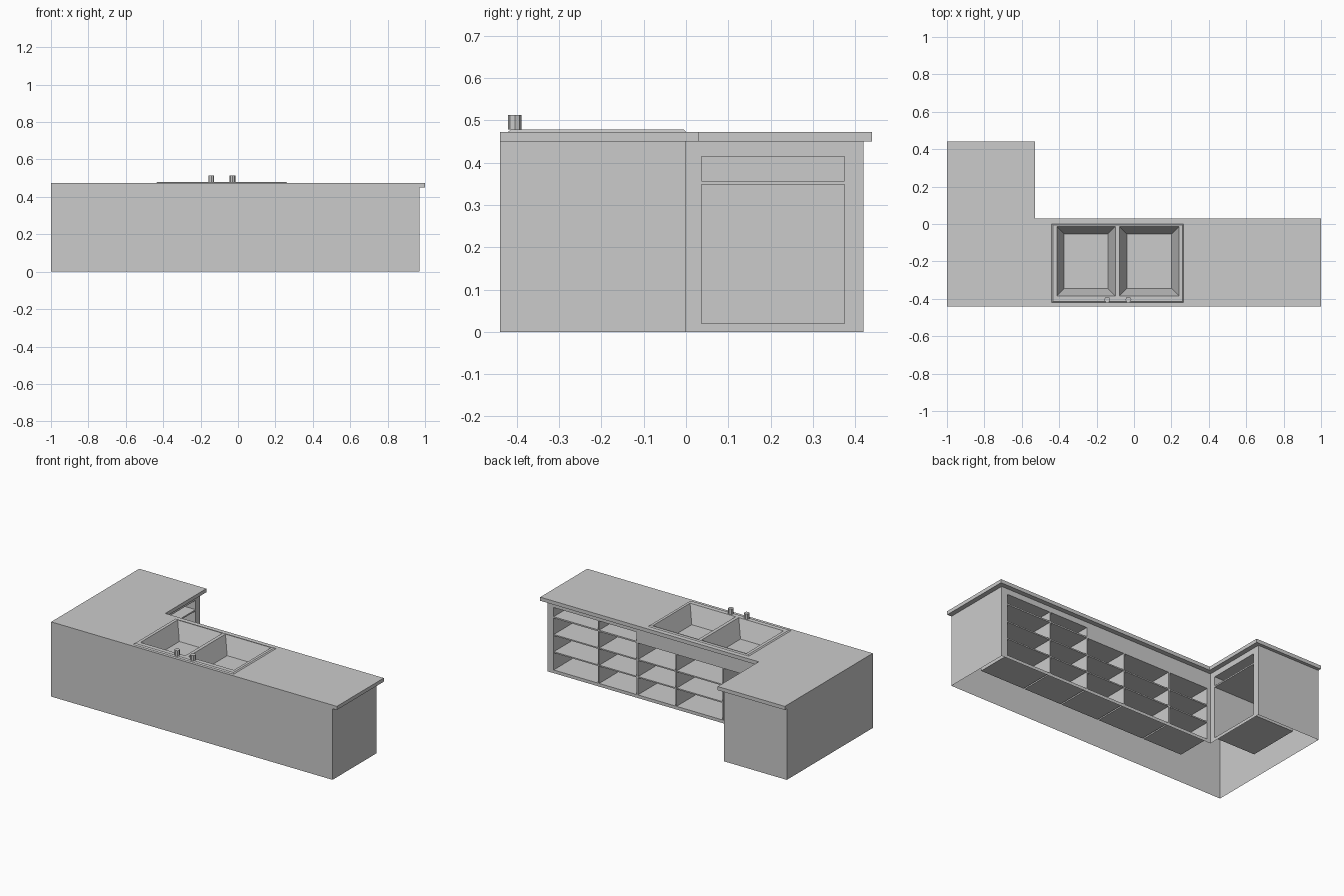
import bpy, bmesh
from mathutils import Vector

if "Cube" in bpy.data.objects:
    bpy.data.objects.remove(bpy.data.objects["Cube"])

X, Y, Z = Vector((1, 0, 0)), Vector((0, 1, 0)), Vector((0, 0, 1))
BODY_TOP, TOP = 0.45, 0.473


def finish(bm, name):
    bmesh.ops.remove_doubles(bm, verts=bm.verts, dist=1e-5)
    me = bpy.data.meshes.new(name)
    bm.to_mesh(me)
    bm.free()
    ob = bpy.data.objects.new(name, me)
    bpy.context.collection.objects.link(ob)
    return ob


def panel(bm, origin, u, v, us, vs, holes=(), depth=0.0, taper=0.0):
    """Flat panel in the u/v plane; the listed grid cells become recessed boxes."""
    n = u.cross(v)

    def face(pts):
        bm.faces.new([bm.verts.new(p) for p in pts])

    def corners(a0, a1, b0, b1, d):
        return [Vector(origin) + u * a + v * b - n * d
                for a, b in ((a0, b0), (a1, b0), (a1, b1), (a0, b1))]

    for i in range(len(us) - 1):
        for j in range(len(vs) - 1):
            a = corners(us[i], us[i + 1], vs[j], vs[j + 1], 0)
            if (i, j) not in holes:
                face(a)
                continue
            b = corners(us[i] + taper, us[i + 1] - taper,
                        vs[j] + taper, vs[j + 1] - taper, depth)
            face(b)
            for k in range(4):
                m = (k + 1) % 4
                face((a[k], a[m], b[m], b[k]))


def box(name, lo, hi):
    bm = bmesh.new()
    bmesh.ops.create_cube(bm, size=1)
    for w in bm.verts:
        w.co = Vector([lo[k] if w.co[k] < 0 else hi[k] for k in range(3)])
    return finish(bm, name)


# Cabinet shell, open underneath, with recessed cubbies on the inner sides
bm = bmesh.new()
full = [0, BODY_TOP]
rows = [0, 0.02, 0.348, 0.357, 0.415, BODY_TOP]
panel(bm, (-1, -0.44, 0), X, Z, [0, 1.97], full)
panel(bm, (-1, 0.42, 0), -Y, Z, [0, 0.86], full)
panel(bm, (-0.56, 0.42, 0), -X, Z, [0, 0.44], full)
panel(bm, (0.97, -0.44, 0), Y, Z, [0, 0.44], full)
panel(bm, (-0.56, 0, 0), Y, Z, [0, 0.037, 0.375, 0.42], rows,
      {(1, 1), (1, 3)}, 0.29)
cubbies = [(0.927, 0.617), (0.608, 0.346), (0.337, 0.075),
           (0.066, -0.254), (-0.263, -0.537)]
us = [0] + [0.97 - x for c in cubbies for x in c] + [1.53]
holes = {(i, 1) for i in (1, 3, 5, 7, 9)} | {(1, 3), (3, 3)}
panel(bm, (0.97, 0, 0), -X, Z, us, rows, holes, 0.23)
finish(bm, "cabinet_body")

# Two shelves in each cubby of the long run
for i, (x1, x0) in enumerate(cubbies):
    for j, z in enumerate((0.127, 0.236)):
        box(f"shelf_{i}_{j}", (x0, -0.23, z), (x1, -0.002, z + 0.008))

# L-shaped countertop with the sink cut-out
bm = bmesh.new()
xs, ys = [-1, -0.53, -0.42, 0.25, 1], [-0.44, -0.395, -0.01, 0.03, 0.44]
for i in range(4):
    for j in range(4):
        if (i, j) == (2, 1) or (j == 3 and i > 0):
            continue
        bm.faces.new([bm.verts.new((xs[a], ys[b], BODY_TOP)) for a, b in
                      ((i, j), (i + 1, j), (i + 1, j + 1), (i, j + 1))])
bmesh.ops.remove_doubles(bm, verts=bm.verts, dist=1e-5)
bottom = bm.faces[:]
ext = bmesh.ops.extrude_face_region(bm, geom=bottom, use_keep_orig=True)
for g in ext["geom"]:
    if isinstance(g, bmesh.types.BMVert):
        g.co.z = TOP
bmesh.ops.recalc_face_normals(bm, faces=bm.faces)
finish(bm, "countertop")

# Double sink: chamfered rim with two tapered bowls
bm = bmesh.new()
rim = 0.479
panel(bm, (0, 0, rim), X, Y, [-0.433, -0.413, -0.1, -0.078, 0.241, 0.258],
      [-0.414, -0.385, -0.014, -0.006], {(1, 1), (3, 1)}, 0.11, 0.04)
outer = [(-0.44, -0.421), (0.265, -0.421), (0.265, 0), (-0.44, 0)]
inner = [(-0.433, -0.414), (0.258, -0.414), (0.258, -0.006), (-0.433, -0.006)]
for k in range(4):
    m = (k + 1) % 4
    bm.faces.new([bm.verts.new(p) for p in (
        (*outer[k], TOP), (*outer[m], TOP), (*inner[m], rim), (*inner[k], rim))])
finish(bm, "sink")

# Tap knobs
for side, x in (("left", -0.143), ("right", -0.03)):
    bpy.ops.mesh.primitive_cylinder_add(vertices=8, radius=0.016, depth=0.035,
                                        location=(x, -0.405, 0.4955))
    bpy.context.object.name = f"tap_knob_{side}"
